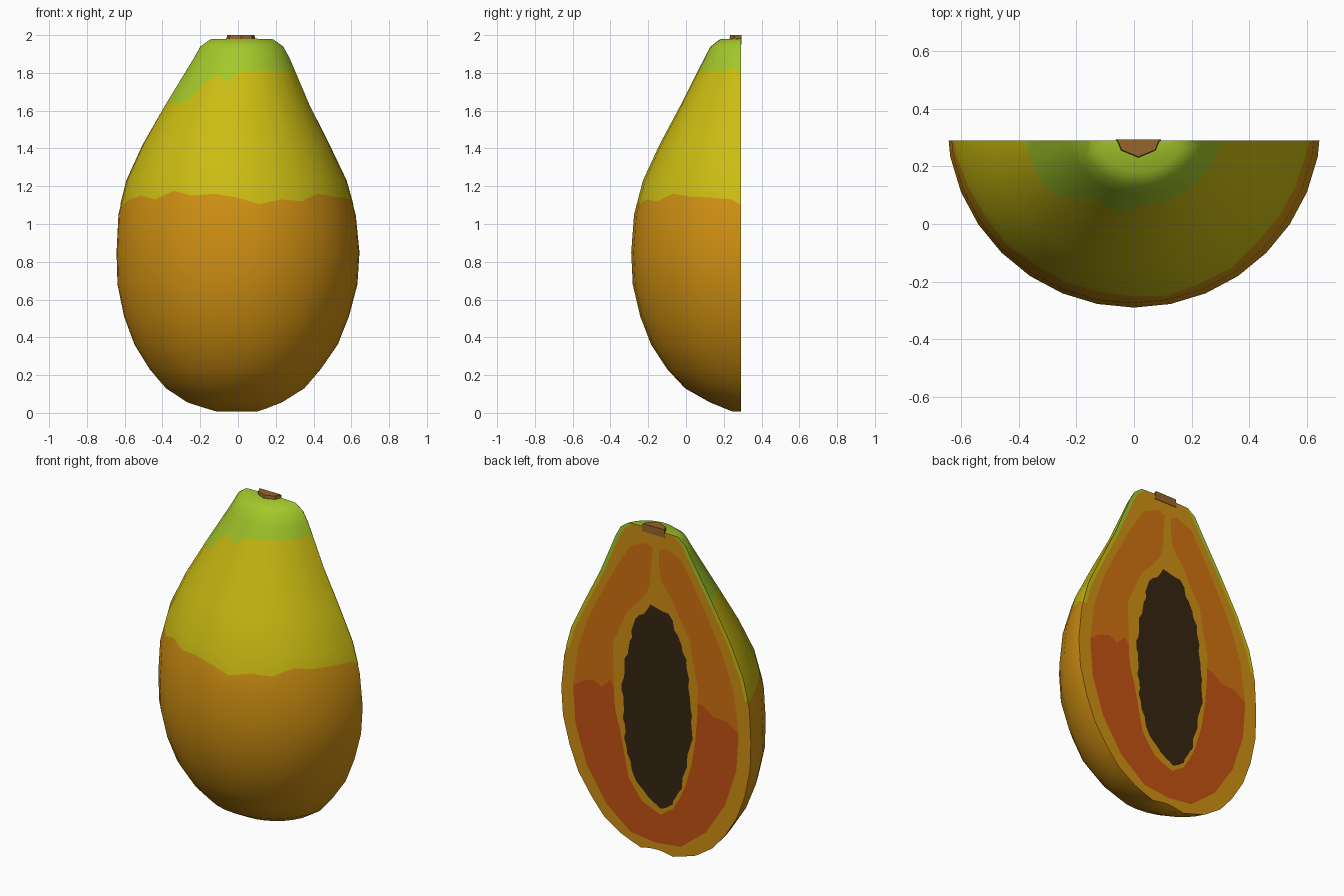
import bpy, bmesh, math, random

if "Cube" in bpy.data.objects:
    bpy.data.objects.remove(bpy.data.objects["Cube"])

random.seed(4)
CUT = 0.29      # y of the sliced face
SEG = 32


def mat(name, srgb):
    m = bpy.data.materials.new(name)
    lin = [((c / 255 + 0.055) / 1.055) ** 2.4 if c > 10 else c / 255 / 12.92 for c in srgb]
    m.diffuse_color = (*lin, 1)
    m.use_nodes = True
    m.node_tree.nodes["Principled BSDF"].inputs["Base Color"].default_value = m.diffuse_color
    return m


ORANGE = mat("orange skin", (208, 144, 18))
YELLOW = mat("yellow skin", (203, 188, 18))
GREEN = mat("green skin", (163, 200, 42))
STEM = mat("brown stem", (150, 102, 44))
FLESH = mat("orange flesh", (208, 113, 16))
DEEP = mat("red flesh", (194, 82, 18))
SEEDS = mat("dark seeds", (55, 37, 18))


def finish(bm, name, mats, angle=50):
    me = bpy.data.meshes.new(name)
    bm.to_mesh(me)
    bm.free()
    ob = bpy.data.objects.new(name, me)
    bpy.context.collection.objects.link(ob)
    for m in mats:
        me.materials.append(m)
    bpy.ops.object.select_all(action='DESELECT')
    ob.select_set(True)
    bpy.context.view_layer.objects.active = ob
    bpy.ops.object.shade_smooth_by_angle(angle=math.radians(angle))
    return ob


def slice_open(bm, y):
    """Cut away everything behind y and close the hole."""
    bmesh.ops.recalc_face_normals(bm, faces=bm.faces[:])
    geom = bm.verts[:] + bm.edges[:] + bm.faces[:]
    r = bmesh.ops.bisect_plane(bm, geom=geom, dist=1e-5, plane_co=(0, y, 0),
                               plane_no=(0, 1, 0), clear_outer=True)
    edges = [e for e in r['geom_cut'] if isinstance(e, bmesh.types.BMEdge)]
    for f in bmesh.ops.edgeloop_fill(bm, edges=edges)['faces']:
        f.material_index = 0
    bmesh.ops.recalc_face_normals(bm, faces=bm.faces[:])


# Fruit profile: z, radius, centre x, centre y
PROFILE = [(.008, .155, -.005, .40), (.055, .272, -.018, .40), (.13, .375, -.015, .37),
           (.232, .46, -.015, .36), (.362, .545, -.01, .36), (.51, .602, -.008, .36),
           (.68, .642, -.003, .36), (.85, .65, 0, .36), (1.05, .635, -.005, .36),
           (1.23, .588, -.008, .36), (1.42, .50, -.01, .36), (1.63, .388, -.003, .36),
           (1.88, .262, .02, .36), (1.94, .23, .02, .36), (1.978, .18, .02, .36)]


def section(z):
    for a, b in zip(PROFILE, PROFILE[1:]):
        if z <= b[0]:
            t = (z - a[0]) / (b[0] - a[0])
            return [p + (q - p) * t for p, q in zip(a[1:], b[1:])]
    return PROFILE[-1][1:]


# Wavy colour borders, one height per segment from left (-90 deg) to right
LOW = [1.06, 1.10, 1.13, 1.15, 1.13, 1.175, 1.15, 1.16, 1.14,
       1.105, 1.13, 1.12, 1.16, 1.145, 1.14, 1.13, 1.06]
HIGH = [1.64, 1.64, 1.64, 1.64, 1.65, 1.75, 1.79, 1.75, 1.81,
        1.81, 1.81, 1.81, 1.81, 1.81, 1.82, 1.80, 1.77]


def border(table, k):
    k = k if k <= SEG // 2 else k - SEG
    return table[max(0, min(16, k + 8))]


# Fruit body with skin bands
rows = [(lambda k, z=p[0]: z) for p in PROFILE]
rows.insert(12, lambda k: border(HIGH, k))
rows.insert(9, lambda k: border(LOW, k))
bm = bmesh.new()
rings = []
for row in rows:
    ring = []
    for k in range(SEG):
        z, a = row(k), 2 * math.pi * k / SEG
        r, cx, cy = section(z)
        ring.append(bm.verts.new((cx + r * math.sin(a), cy - r * math.cos(a), z)))
    rings.append(ring)
for i, (lo, hi) in enumerate(zip(rings, rings[1:])):
    for k in range(SEG):
        n = (k + 1) % SEG
        f = bm.faces.new((lo[k], lo[n], hi[n], hi[k]))
        f.material_index = 0 if i < 9 else 1 if i < 13 else 2
for ring, co, m in ((rings[0], (0, .40, .06), 0), (rings[-1], (.02, .36, 1.985), 2)):
    c = bm.verts.new(co)
    for k in range(SEG):
        bm.faces.new((ring[k], ring[(k + 1) % SEG], c)).material_index = m
slice_open(bm, CUT)
finish(bm, "papaya_half", [ORANGE, YELLOW, GREEN])

# Stem stub
bm = bmesh.new()
bmesh.ops.create_cone(bm, cap_ends=True, segments=8, radius1=.088, radius2=.082, depth=.05)
bmesh.ops.translate(bm, verts=bm.verts[:], vec=(.015, .315, 1.975))
slice_open(bm, CUT + .003)
finish(bm, "stem", [STEM], 30)


def plate(name, polys, layer, material):
    """Thin painted region on the cut face."""
    bm = bmesh.new()
    for pts in polys:
        f = bm.faces.new([bm.verts.new((x, CUT + .0012 * layer, z)) for x, z in pts])
        f.normal_update()
        if f.normal.y < 0:
            f.normal_flip()
    finish(bm, name, [material])


def rough(pts, n, amount):
    """Subdivide an outline and jitter it."""
    out = []
    for (x0, z0), (x1, z1) in zip(pts, pts[1:] + pts[:1]):
        for i in range(n):
            t = i / n
            out.append((x0 + (x1 - x0) * t + random.uniform(-amount, amount),
                        z0 + (z1 - z0) * t + random.uniform(-amount, amount)))
    return out


# Skin edge showing along the upper rim of the cut
def rim(z, s, inset):
    r, cx, cy = section(z)
    return (cx + s * (math.sqrt(r * r - (CUT - cy) ** 2) - inset), z - inset * .3)


for name, zs, m in (("yellow_rim", (1.1, 1.23, 1.42, 1.6), YELLOW),
                    ("green_rim", (1.6, 1.63, 1.88, 1.94, 1.978), GREEN)):
    polys = [[rim(a, s, 0), rim(b, s, 0), rim(b, s, .022), rim(a, s, .022)]
             for s in (-1, 1) for a, b in zip(zs, zs[1:])]
    plate(name, polys, 1, m)

# Flesh
lower = [(.17, .085), (.34, .22), (.47, .42), (.545, .65), (.562, .88)]
upper = [(.53, 1.12), (.46, 1.32), (.36, 1.52), (.26, 1.70), (.175, 1.84), (.07, 1.885)]
half = lower + upper
plate("flesh", [[(0, .065)] + half + [(0, 1.86)] + [(-x, z) for x, z in half[::-1]]], 1, FLESH)

# Riper red flesh in the lower part
jag = [(.49, .93), (.42, .95), (.37, .92), (.31, .98), (.27, .92),
       (-.27, 1.0), (-.32, .99), (-.39, .94), (-.48, .935)]
plate("red_flesh", [[(0, .065)] + lower + jag + [(-x, z) for x, z in lower[::-1]]], 2, DEEP)

# Pale lining around the seed cavity, with the core strand to the stem
lining = [(-.03, .25), (.10, .30), (.18, .42), (.225, .60), (.27, .80), (.285, .95), (.285, 1.22),
          (.19, 1.44), (.06, 1.57), (.03, 1.68), (.02, 1.88), (-.02, 1.88), (-.03, 1.68),
          (-.115, 1.58), (-.23, 1.37), (-.285, 1.08), (-.275, .77), (-.20, .45), (-.11, .30)]
plate("cavity_lining", [rough(lining, 2, .006)], 3, ORANGE)

# Seed cavity
seeds = [(-.04, .275), (.07, .345), (.155, .44), (.20, .61), (.22, .78), (.225, .94), (.215, 1.1),
         (.18, 1.25), (.13, 1.40), (.03, 1.51), (-.09, 1.49), (-.18, 1.33), (-.21, 1.22),
         (-.235, 1.05), (-.25, .91), (-.24, .73), (-.17, .44), (-.11, .33)]
plate("seed_cavity", [rough(seeds, 4, .009)], 4, SEEDS)
